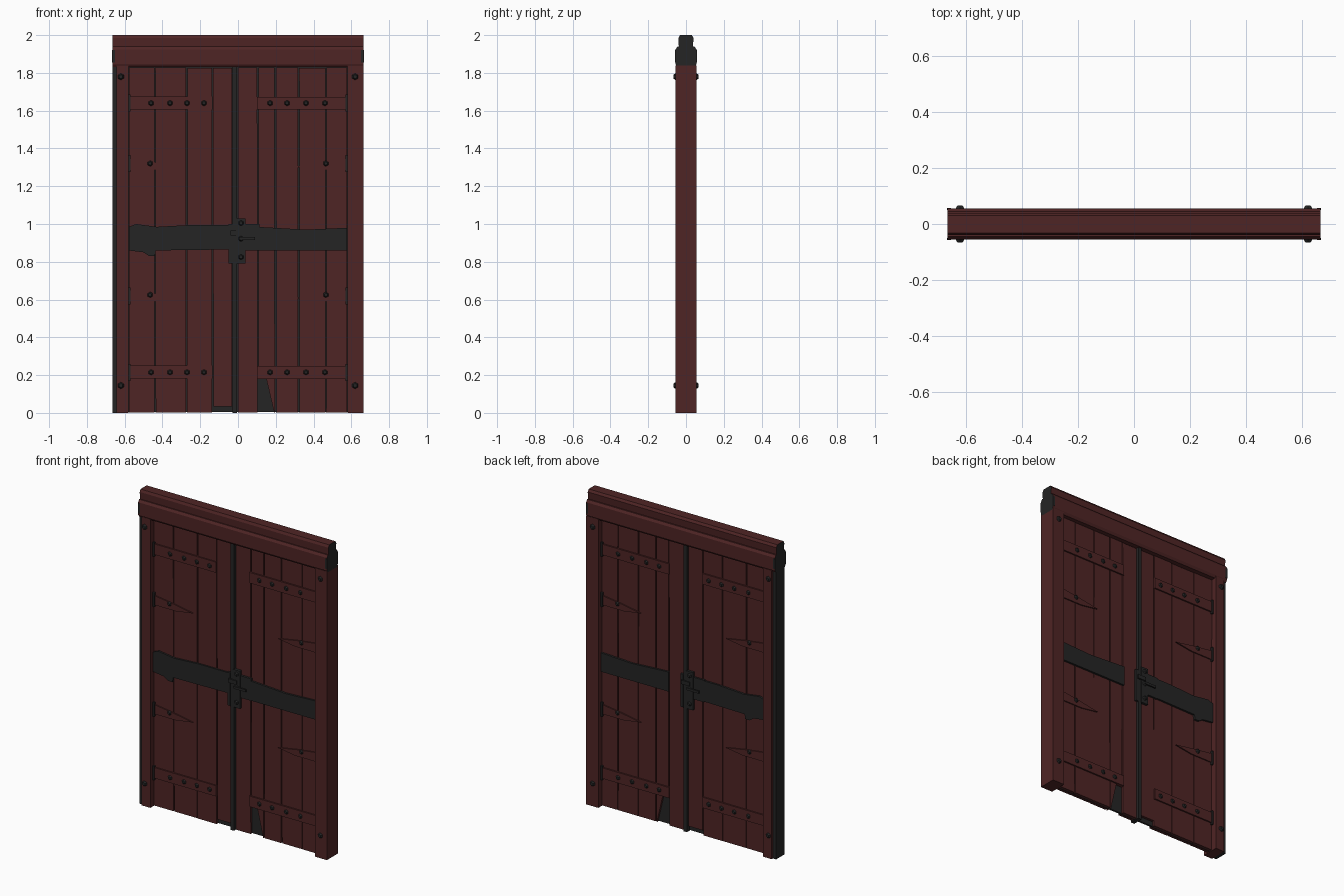
import bpy, bmesh, math, random
from mathutils import Matrix

if "Cube" in bpy.data.objects:
    bpy.data.objects.remove(bpy.data.objects["Cube"])
random.seed(4)


def material(name, col):
    m = bpy.data.materials.new(name)
    m.diffuse_color = (*col, 1)
    m.use_nodes = True
    m.node_tree.nodes["Principled BSDF"].inputs["Base Color"].default_value = m.diffuse_color
    return m


WOOD = material("dark red wood", (0.078, 0.018, 0.018))
IRON = material("black iron", (0.018, 0.018, 0.018))


def finish(name, bm, *mats):
    bmesh.ops.recalc_face_normals(bm, faces=bm.faces)
    me = bpy.data.meshes.new(name)
    bm.to_mesh(me)
    bm.free()
    for m in mats:
        me.materials.append(m)
    ob = bpy.data.objects.new(name, me)
    bpy.context.collection.objects.link(ob)
    return ob


def prism(name, pts, y0, y1, mat):
    """Extrude an (x, z) outline along y."""
    bm = bmesh.new()
    a = [bm.verts.new((x, y0, z)) for x, z in pts]
    b = [bm.verts.new((x, y1, z)) for x, z in pts]
    bm.faces.new(a)
    bm.faces.new(b[::-1])
    n = len(pts)
    for i in range(n):
        j = (i + 1) % n
        bm.faces.new((a[i], b[i], b[j], a[j]))
    return finish(name, bm, mat)


def box(name, x0, x1, z0, z1, y0, y1, mat):
    return prism(name, [(x0, z0), (x1, z0), (x1, z1), (x0, z1)], y0, y1, mat)


def beam(name, pts, x0, x1):
    """Extrude a (y, z) profile along x; the end grain is dark."""
    bm = bmesh.new()
    a = [bm.verts.new((x0, y, z)) for y, z in pts]
    b = [bm.verts.new((x1, y, z)) for y, z in pts]
    bm.faces.new(a).material_index = 1
    bm.faces.new(b).material_index = 1
    n = len(pts)
    for i in range(n):
        j = (i + 1) % n
        bm.faces.new((a[i], b[i], b[j], a[j]))
    return finish(name, bm, WOOD, IRON)


def rivet(name, x, z, s, base, top, r):
    bm = bmesh.new()
    h = top - base
    mat = Matrix.Translation((x, s * (base + h / 2), z)) @ Matrix.Rotation(s * -math.pi / 2, 4, 'X')
    bmesh.ops.create_cone(bm, cap_ends=True, segments=6, radius1=r, radius2=r * 0.55,
                          depth=h, matrix=mat)
    finish(name, bm, IRON)


# Frame: posts, dark outer strip on the left, two-piece lintel
box("left_post", -0.642, -0.58, 0, 1.84, -0.055, 0.055, WOOD)
box("left_post_strip", -0.665, -0.642, 0, 1.84, -0.043, 0.043, IRON)
box("right_post", 0.58, 0.665, 0, 1.84, -0.055, 0.055, WOOD)
beam("lintel", [(-0.055, 1.845), (-0.045, 1.83), (0.045, 1.83), (0.055, 1.845),
                (0.055, 1.925), (0.045, 1.94), (-0.045, 1.94), (-0.055, 1.925)], -0.665, 0.665)
beam("lintel_cap", [(-0.038, 1.935), (0.036, 1.935), (0.04, 1.985), (0.03, 2.0),
                    (-0.032, 2.0), (-0.04, 1.985)], -0.665, 0.665)

# Dark core behind the planks and the meeting bar between the doors
box("door_core", -0.58, 0.58, 0.004, 1.83, -0.006, 0.006, IRON)
box("meeting_bar", -0.03, -0.005, 0, 1.83, -0.034, 0.034, IRON)

LEFT = [-0.58, -0.44, -0.272, -0.135, -0.03]
RIGHT = [-0.005, 0.105, 0.198, 0.322, 0.466, 0.58]

for s in (-1, 1):
    side = "front" if s < 0 else "back"

    def plate(name, x0, x1, z0, z1, y, mat):
        box(side + "_" + name, x0, x1, z0, z1, s * 0.004, s * y, mat)

    # Door planks with thin gaps and slightly uneven edges
    for edges in (LEFT, RIGHT):
        for i, (x0, x1) in enumerate(zip(edges, edges[1:])):
            j = [random.uniform(0.001, 0.005) for _ in range(4)]
            top = 1.83 - random.uniform(0, 0.005)
            if x0 == 0.105:      # broken lower corner
                pts = [(0.192, 0), (0.194, 0.01), (x1 - 0.003, 0.01), (x1 - j[2], top),
                       (x0 + j[3], top), (x0 + 0.004, 0.18), (0.15, 0.18)]
            else:
                low = 0.035 if x0 == -0.135 else 0.003
                pts = [(x0 + j[0], low), (x1 - j[1], low), (x1 - j[2], top), (x0 + j[3], top)]
            prism(side + "_plank", pts, s * 0.004, s * random.uniform(0.019, 0.022), WOOD)

    # Battens with rivets, top and bottom
    for z in (1.64, 0.215):
        plate("left_batten", -0.575, -0.135, z - 0.033, z + 0.035, 0.029, WOOD)
        plate("right_batten", 0.1, 0.575, z - 0.035, z + 0.033, 0.029, WOOD)
        for x in (-0.46, -0.36, -0.27, -0.18, 0.17, 0.26, 0.36, 0.46):
            rivet(side + "_rivet", x, z, s, 0.028, 0.038, 0.016)

    # Tapered hinge straps and knuckles
    for m in (-1, 1):
        for z in (1.315, 0.62):
            pts = [(0.575, z - 0.03), (0.575, z + 0.03), (0.44, z + 0.012),
                   (0.3, z - 0.012), (0.42, z - 0.03)]
            prism(side + "_hinge_strap", [(m * x, q) for x, q in pts], s * 0.004, s * 0.027, WOOD)
            rivet(side + "_hinge_rivet", m * 0.465, z + 0.005, s, 0.026, 0.036, 0.016)
        for z in (1.64, 1.32, 0.62, 0.215):
            plate("hinge_knuckle", m * 0.568, m * 0.58, z - 0.045, z + 0.045, 0.034, IRON)
        # Frame bolts and corner plates on the lintel
        for z in (1.78, 0.145):
            rivet(side + "_frame_bolt", m * 0.62, z, s, 0.053, 0.066, 0.019)
        box(side + "_lintel_plate", m * 0.652, m * 0.666, 1.855, 1.92, s * 0.05, s * 0.057, IRON)

    # Broad iron band across both doors
    prism(side + "_left_band", [(-0.578, 0.86), (-0.5, 0.85), (-0.47, 0.83), (-0.44, 0.83),
                                (-0.435, 0.86), (-0.05, 0.865), (-0.05, 0.995), (-0.25, 0.995),
                                (-0.43, 0.985), (-0.54, 1.0), (-0.578, 0.985)],
          s * 0.004, s * 0.032, IRON)
    prism(side + "_right_band", [(0.1, 0.86), (0.578, 0.86), (0.578, 0.98), (0.36, 0.97),
                                 (0.1, 0.985)], s * 0.004, s * 0.032, IRON)

    # Lock: turned round on the back face
    def lx(x):
        return x if s < 0 else -0.035 - x
    plate("keeper_plate", lx(-0.05), lx(-0.03), 0.79, 1.0, 0.036, IRON)
    plate("lock_plate", lx(-0.01), lx(0.04), 0.79, 1.03, 0.038, IRON)
    plate("lock_tab", lx(0.035), lx(0.115), 0.86, 1.0, 0.034, IRON)
    plate("latch", lx(-0.04), lx(0.02), 0.94, 0.965, 0.045, IRON)
    box(side + "_handle", lx(0.005), lx(0.09), 0.915, 0.93, s * 0.043, s * 0.052, IRON)
    for z in (0.922, 0.825, 1.005):
        rivet(side + "_lock_rivet", lx(0.016), z, s, 0.036, 0.048, 0.016)
